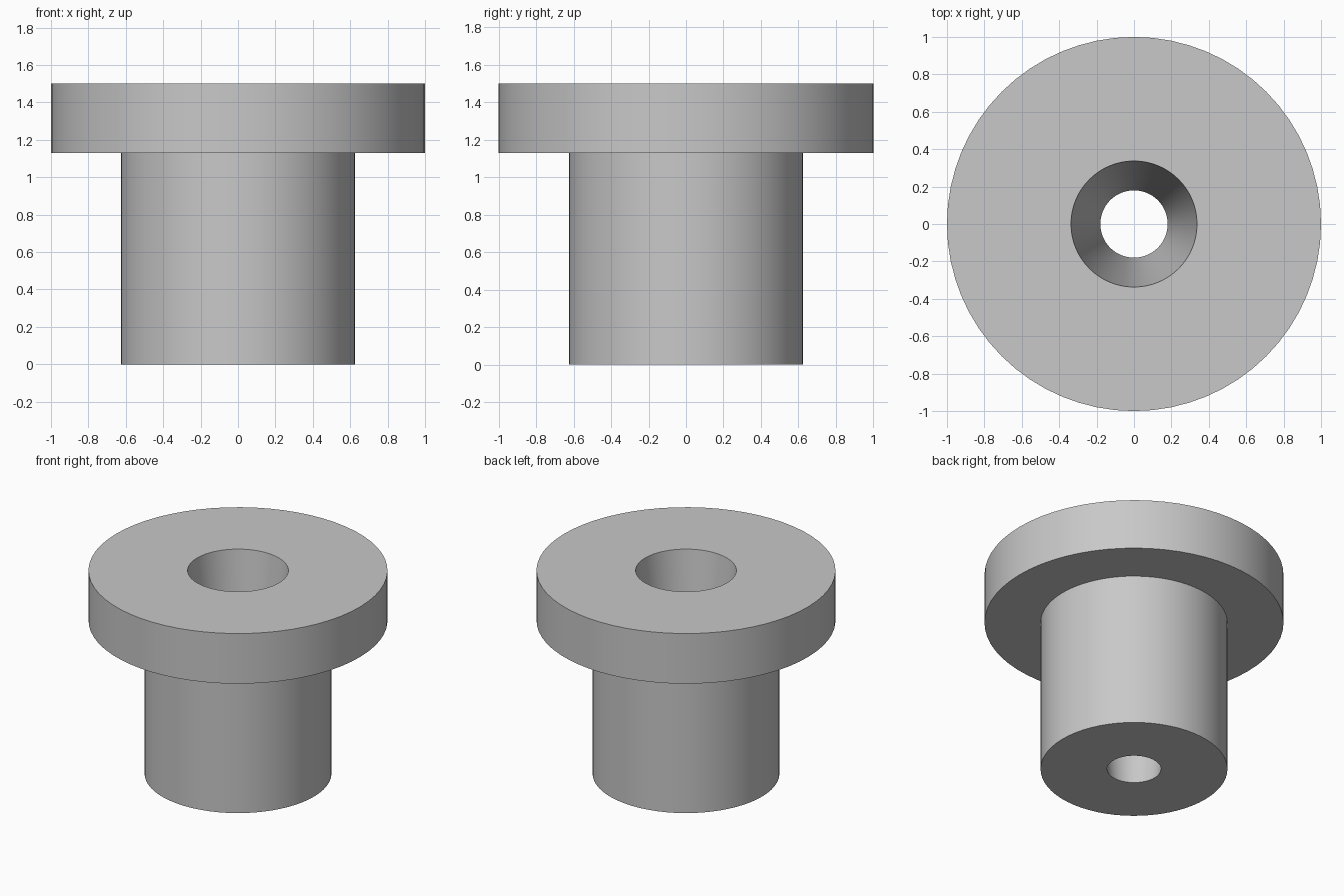
import bpy
import bmesh
from math import cos, sin, tau, radians

SEGMENTS = 64

cube = bpy.data.objects.get("Cube")
if cube:
    bpy.data.objects.remove(cube, do_unlink=True)

# Plain grey material
grey = bpy.data.materials.new("plain grey")
grey.use_nodes = True
colour = (0.58, 0.58, 0.58, 1)
grey.diffuse_color = colour
grey.node_tree.nodes["Principled BSDF"].inputs["Base Color"].default_value = colour


def lathe(name, profile, material):
    """Revolve a closed (radius, height) profile about the z axis."""
    bm = bmesh.new()
    rings = [[bm.verts.new((r * cos(tau * i / SEGMENTS), r * sin(tau * i / SEGMENTS), z))
              for i in range(SEGMENTS)] for r, z in profile]
    for low, high in zip(rings, rings[1:] + rings[:1]):
        for i in range(SEGMENTS):
            j = (i + 1) % SEGMENTS
            bm.faces.new((low[i], low[j], high[j], high[i]))
    bmesh.ops.recalc_face_normals(bm, faces=bm.faces)
    mesh = bpy.data.meshes.new(name)
    bm.to_mesh(mesh)
    bm.free()
    mesh.materials.append(material)
    obj = bpy.data.objects.new(name, mesh)
    bpy.context.collection.objects.link(obj)
    return obj


# Stem, wide flange and tapered through-hole as one revolved solid
bushing = lathe("flanged_bushing", [
    (0.18, 0), (0.625, 0), (0.625, 1.13), (1, 1.13), (1, 1.5), (0.337, 1.5),
], grey)

bpy.ops.object.select_all(action="DESELECT")
bushing.select_set(True)
bpy.context.view_layer.objects.active = bushing
bpy.ops.object.shade_smooth_by_angle(angle=radians(30))
